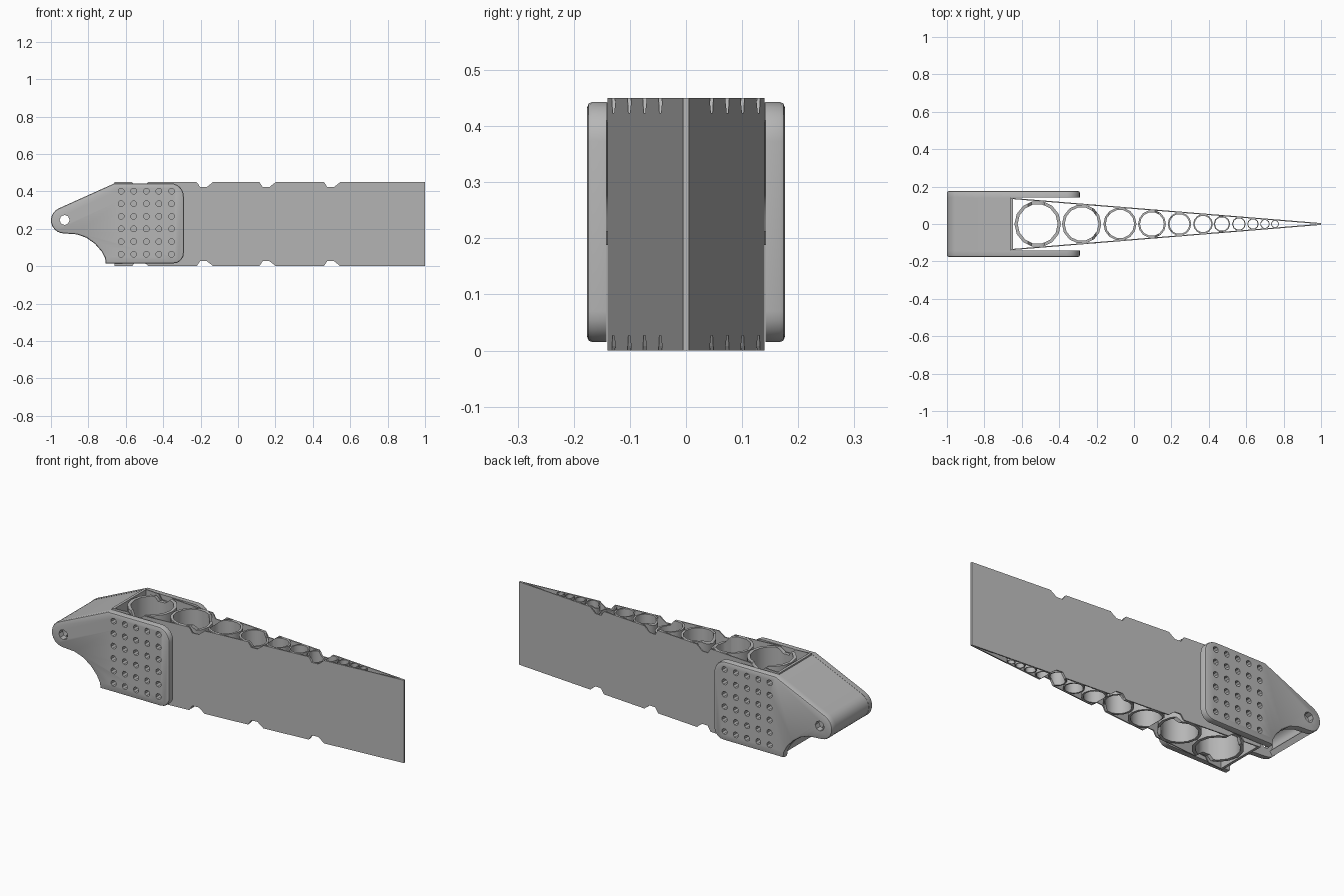
import bpy, bmesh
from math import radians, sin, cos, pi
from mathutils import Vector

cube = bpy.data.objects.get("Cube")
if cube:
    bpy.data.objects.remove(cube, do_unlink=True)

grey = bpy.data.materials.new("plain grey")
grey.use_nodes = True
GREY = (0.47, 0.47, 0.47, 1)
grey.diffuse_color = GREY
grey.node_tree.nodes["Principled BSDF"].inputs["Base Color"].default_value = GREY

HEIGHT = 0.45


def finish(name, bm):
    bmesh.ops.recalc_face_normals(bm, faces=bm.faces)
    mesh = bpy.data.meshes.new(name)
    bm.to_mesh(mesh)
    bm.free()
    mesh.materials.append(grey)
    obj = bpy.data.objects.new(name, mesh)
    bpy.context.collection.objects.link(obj)
    return obj


def add_prism(bm, points, axis, lo, hi):
    """Extrude a 2D outline along y (points are x, z) or z (points are x, y)."""
    def place(p, h):
        return (p[0], h, p[1]) if axis == "y" else (p[0], p[1], h)
    face = bm.faces.new([bm.verts.new(place(p, lo)) for p in points])
    move = Vector((0, hi - lo, 0)) if axis == "y" else Vector((0, 0, hi - lo))
    out = bmesh.ops.extrude_face_region(bm, geom=[face], use_keep_orig=True)
    verts = [g for g in out["geom"] if isinstance(g, bmesh.types.BMVert)]
    bmesh.ops.translate(bm, vec=move, verts=verts)


def circle(cx, cy, r, sides, start=0.0):
    return [(cx + r * cos(start + 2 * pi * i / sides),
             cy + r * sin(start + 2 * pi * i / sides)) for i in range(sides)]


def arc(cx, cy, r, a, b, steps):
    angles = [radians(a + (b - a) * i / steps) for i in range(steps + 1)]
    return [(cx + r * cos(t), cy + r * sin(t)) for t in angles]


def apply_modifiers(obj):
    bpy.ops.object.select_all(action="DESELECT")
    bpy.context.view_layer.objects.active = obj
    obj.select_set(True)
    for mod in list(obj.modifiers):
        bpy.ops.object.modifier_apply(modifier=mod.name)


def cut(obj, cutter):
    mod = obj.modifiers.new("cut", "BOOLEAN")
    mod.operation = "DIFFERENCE"
    mod.solver = "EXACT"
    mod.object = cutter
    apply_modifiers(obj)


def smooth(obj, angle):
    apply_modifiers(obj)
    bpy.ops.object.shade_smooth_by_angle(angle=radians(angle))


# Hollow wedge blade
ROOT, ROOT_HALF, TIP_HALF, SKIN = -0.66, 0.14, 0.005, 0.006


def half_width(x):
    return ROOT_HALF + (TIP_HALF - ROOT_HALF) * (x - ROOT) / (1 - ROOT)


def wedge(x0, x1, inset):
    a, b = half_width(x0) - inset, half_width(x1) - inset
    return [(x0, -a), (x1, -b), (x1, b), (x0, a)]


bm = bmesh.new()
add_prism(bm, wedge(ROOT, 1, 0), "z", 0, HEIGHT)
blade = finish("blade_skin", bm)
bm = bmesh.new()
add_prism(bm, wedge(ROOT + 0.014, 0.975, SKIN), "z", -0.1, HEIGHT + 0.1)
hollow = finish("hollow_cutter", bm)
hollow.hide_render = True
cut(blade, hollow)

# Row of shrinking tubes inside the blade
bm = bmesh.new()
for x in (-0.515, -0.28, -0.075, 0.096, 0.243, 0.369, 0.47, 0.561, 0.636, 0.70, 0.754):
    outer = half_width(x) - SKIN + 0.002
    inner = outer * 0.87 - 0.001
    sides = 14 if outer > 0.05 else 10
    loops = []
    for r, z in ((outer, 0), (outer, HEIGHT), (inner, HEIGHT), (inner, 0)):
        loops.append([bm.verts.new((*p, z)) for p in circle(x, 0, r, sides)])
    for k in range(4):
        a, b = loops[k], loops[(k + 1) % 4]
        for i in range(sides):
            j = (i + 1) % sides
            bm.faces.new((a[i], a[j], b[j], b[i]))
tubes = finish("inner_tubes", bm)

# Notches along the top and bottom edges
bm = bmesh.new()
NOTCH = [(-0.045, -0.01), (-0.03, 0.008), (-0.018, 0.027), (0.018, 0.027),
         (0.045, 0.006), (0.06, -0.01)]
for x in (-0.53, -0.185, 0.15, 0.495):
    add_prism(bm, [(x + u, v) for u, v in NOTCH], "y", -0.3, 0.3)
    add_prism(bm, [(x + u, HEIGHT - v) for u, v in NOTCH], "y", -0.3, 0.3)
notches = finish("notch_cutter", bm)
notches.hide_render = True
cut(blade, notches)
cut(tubes, notches)

# Bracket side plates
PIVOT = (-0.93, 0.245)
side = arc(*PIVOT, 0.07, 270, 114, 10)
side += [(-0.66, 0.443)]
side += arc(-0.36, 0.373, 0.07, 90, 0, 6)
side += arc(-0.345, 0.07, 0.055, 0, -90, 5)
side += [(-0.707, 0.015), (-0.711, 0.045), (-0.73, 0.08), (-0.765, 0.12),
         (-0.81, 0.152), (-0.86, 0.17)]

# Cutter for the bolt grid and the pivot hole
bm = bmesh.new()
for col in range(5):
    for row in range(6):
        hole = circle(-0.625 + 0.0675 * col, 0.064 + 0.0675 * row, 0.016, 8, pi / 8)
        add_prism(bm, hole, "y", -0.3, 0.3)
add_prism(bm, circle(-0.927, 0.247, 0.027, 8), "y", -0.3, 0.3)
holes = finish("hole_cutter", bm)
holes.hide_render = True

for name, lo, hi in (("right_plate", -0.176, -0.142), ("left_plate", 0.142, 0.176)):
    bm = bmesh.new()
    add_prism(bm, side, "y", lo, hi)
    outer_y = lo if lo < 0 else hi
    rim = [e for e in bm.edges if all(abs(v.co.y - outer_y) < 1e-5 for v in e.verts)]
    bmesh.ops.bevel(bm, geom=rim, offset=0.009, segments=2, affect="EDGES", profile=0.5)
    plate = finish(name, bm)
    cut(plate, holes)
    smooth(plate, 35)

# Sloping cover that wraps the nose between the plates
cover = arc(*PIVOT, 0.069, 235, 114, 8) + [(ROOT, 0.442), (ROOT, 0.41)]
cover += arc(*PIVOT, 0.04, 114, 235, 8)
bm = bmesh.new()
add_prism(bm, cover, "y", -0.145, 0.145)
smooth(finish("nose_cover", bm), 35)

smooth(tubes, 40)
for helper in (hollow, notches, holes):
    bpy.data.objects.remove(helper, do_unlink=True)
